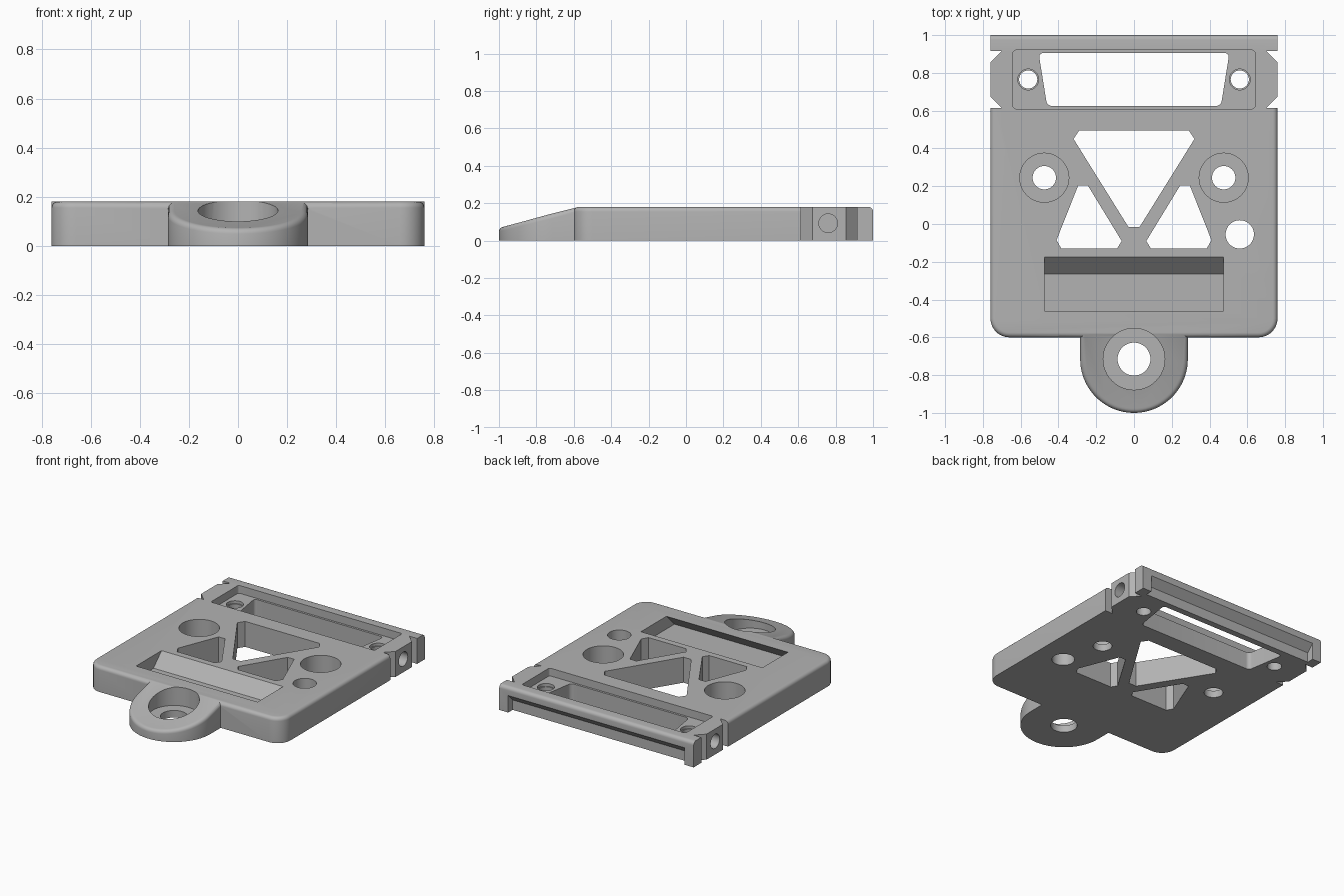
import bpy, bmesh, math
from mathutils import Vector

if "Cube" in bpy.data.objects:
    bpy.data.objects.remove(bpy.data.objects["Cube"], do_unlink=True)

TOP = 0.18      # plate thickness
HALF = 0.76     # half width

grey = bpy.data.materials.new("matte_grey")
grey.use_nodes = True
colour = (0.45, 0.45, 0.45, 1)
grey.diffuse_color = colour
grey.node_tree.nodes["Principled BSDF"].inputs["Base Color"].default_value = colour


def mirrored(pts):
    """Close a right-hand half outline with its mirror image."""
    return pts + [(-x, y) for x, y in reversed(pts)]


def bevel(bm, rule, radius, segments):
    edges = [e for e in bm.edges if rule(*(v.co for v in e.verts))]
    bmesh.ops.bevel(bm, geom=edges, offset=radius, segments=segments,
                    profile=0.5, affect='EDGES')


def prism(name, pts, lo, hi, along_x=False, corner=0, corner_rule=None,
          shape=None, fillet_rule=None):
    """Extrude an outline along z (or x), round its corners, fillet its top."""
    bm = bmesh.new()
    place = (lambda a, b, h: (h, a, b)) if along_x else (lambda a, b, h: (a, b, h))
    verts = [bm.verts.new(place(a, b, lo)) for a, b in pts]
    face = bm.faces.new(verts)
    new = bmesh.ops.extrude_face_region(bm, geom=[face])["geom"]
    shift = Vector(place(0, 0, hi - lo))
    bmesh.ops.translate(bm, vec=shift, verts=[v for v in new if isinstance(v, bmesh.types.BMVert)])
    bmesh.ops.recalc_face_normals(bm, faces=bm.faces)
    if corner:
        bevel(bm, lambda a, b: abs(a.z - b.z) > 0.05 and (not corner_rule or corner_rule(a)),
              corner, 8)
    if shape:
        for v in bm.verts:
            v.co.z = shape(v.co)
    if fillet_rule:
        bevel(bm, fillet_rule, 0.025, 5)
    bmesh.ops.recalc_face_normals(bm, faces=bm.faces)
    mesh = bpy.data.meshes.new(name)
    bm.to_mesh(mesh)
    bm.free()
    mesh.materials.append(grey)
    obj = bpy.data.objects.new(name, mesh)
    bpy.context.collection.objects.link(obj)
    return obj


def circle(x, y, r, n=48):
    return [(x + r * math.cos(math.tau * i / n), y + r * math.sin(math.tau * i / n))
            for i in range(n)]


def combine(target, other, operation='DIFFERENCE'):
    mod = target.modifiers.new("combine", 'BOOLEAN')
    mod.operation, mod.solver, mod.object = operation, 'EXACT', other
    bpy.context.view_layer.objects.active = target
    bpy.ops.object.modifier_apply(modifier=mod.name)
    bpy.data.objects.remove(other, do_unlink=True)


def cut(pts, lo=-0.1, hi=0.4, **options):
    combine(plate, prism("cutter", pts, lo, hi, **options))


# Main plate with rounded front corners and filleted top rim
JOIN = 0.615
plate = prism("mounting_plate", mirrored([(HALF, -0.6), (HALF, JOIN)]), 0, TOP,
              corner=0.1, corner_rule=lambda v: v.y < 0,
              fillet_rule=lambda a, b: min(a.z, b.z) > TOP - 0.01 and min(a.y, b.y) < JOIN - 0.01)

# Back block with side notches and rounded back edge
block = prism("back_block", mirrored([(0.7, 0.5), (0.7, JOIN), (HALF, 0.675), (HALF, 0.855),
                                      (0.7, 0.915), (HALF, 0.915), (HALF, 1.0)]), 0, TOP,
              fillet_rule=lambda a, b: min(a.z, b.z) > TOP - 0.01 and min(a.y, b.y) > 0.99)
combine(plate, block, 'UNION')

# Front tab with a sloping top
BACK, R = -0.575, 0.285
arc = [(R * math.cos(math.pi * i / 40), -0.715 - R * math.sin(math.pi * i / 40)) for i in range(41)]
tab = prism("front_tab", [(R, BACK)] + arc + [(-R, BACK)], 0, TOP,
            shape=lambda c: c.z if c.z < 0.01 else TOP + 0.25 * (c.y - BACK),
            fillet_rule=lambda a, b: min(a.z, b.z) > 0.01 and min(a.y, b.y) < BACK - 0.01)
combine(plate, tab, 'UNION')

# Slanted blind slot, undercut at the front
cut([(-0.13, 0.225), (-0.265, 0.09), (-0.55, 0.09), (-0.415, 0.225)],
    -0.475, 0.475, along_x=True)

# Counterbored screw holes
for x, y, wide, narrow in ((0, -0.715, 0.163, 0.087), (-0.475, 0.245, 0.13, 0.062),
                           (0.475, 0.245, 0.13, 0.062)):
    cut(circle(x, y, wide), 0.05)
    cut(circle(x, y, narrow))

# Plain cable hole
cut(circle(0.56, -0.055, 0.075))

# Truss openings
cut(mirrored([(0.03, -0.015), (0.32, 0.45), (0.29, 0.495)]))
side = [(0.295, 0.205), (0.245, 0.205), (0.065, -0.09), (0.09, -0.13), (0.385, -0.13), (0.41, -0.085)]
for s in (-1, 1):
    cut([(s * x, y) for x, y in side])

# Shallow recess and the window through it
cut(mirrored([(0.64, 0.61), (0.64, 0.92)]), 0.125, corner=0.015)
cut(mirrored([(0.46, 0.625), (0.505, 0.905)]), corner=0.025)

# Recess screw holes and side holes
for s in (-1, 1):
    cut(circle(s * 0.56, 0.765, 0.055), 0.105)
    cut(circle(s * 0.56, 0.765, 0.048))
    lo, hi = sorted((s * 0.65, s * 0.9))
    cut(circle(0.76, 0.093, 0.05), lo, hi, along_x=True)

# Undercut along the back face
cut([(1.05, 0.17), (0.95, 0.07), (0.95, -0.05), (1.05, -0.05)], -0.69, 0.69, along_x=True)

# Smooth the fillets, keep machined edges sharp
bpy.ops.object.select_all(action='DESELECT')
plate.select_set(True)
bpy.context.view_layer.objects.active = plate
bpy.ops.object.shade_smooth_by_angle(angle=math.radians(30))
